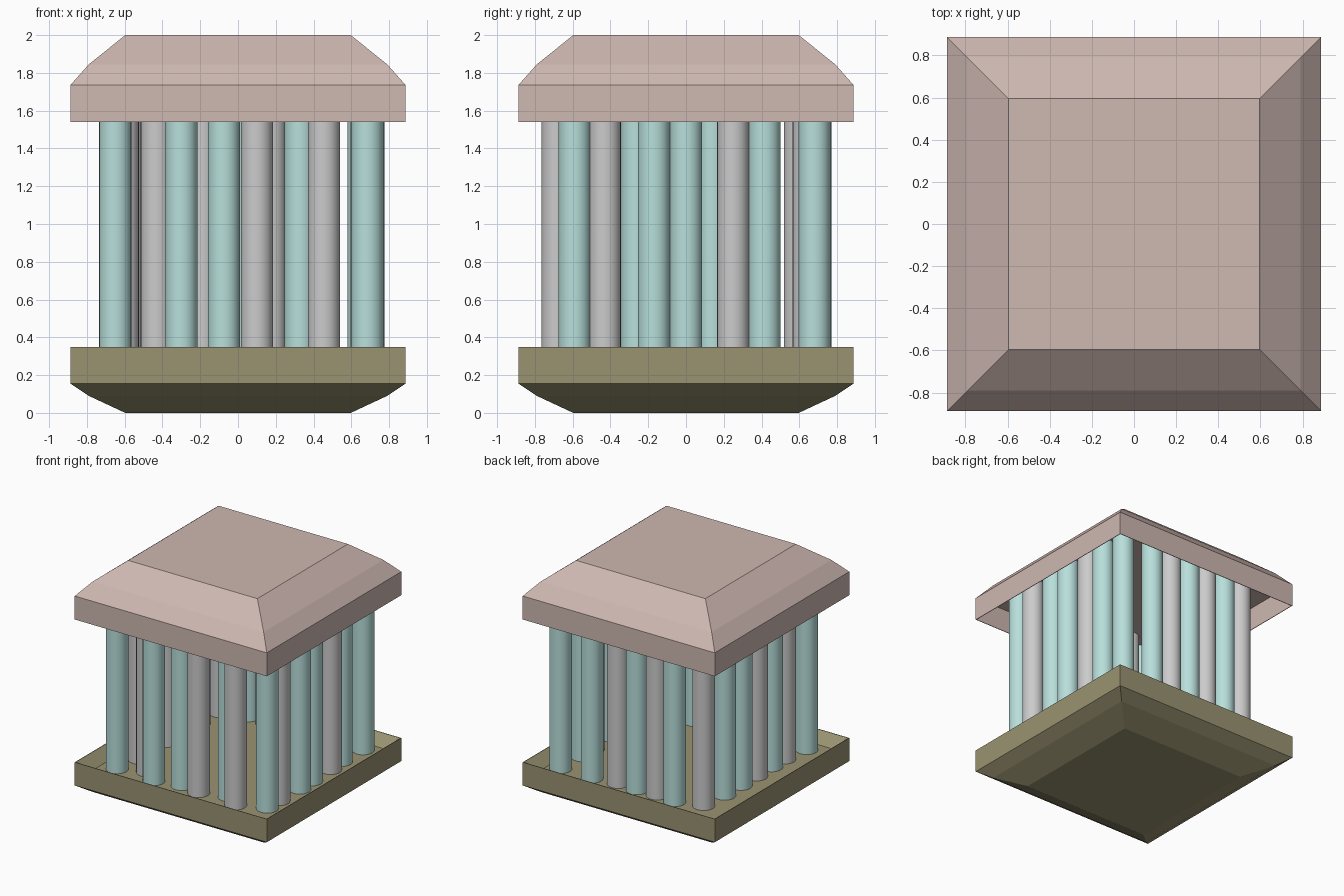
import bpy, bmesh

if "Cube" in bpy.data.objects:
    bpy.data.objects.remove(bpy.data.objects["Cube"])


def material(name, rgb):
    m = bpy.data.materials.new(name)
    m.diffuse_color = (*rgb, 1)
    m.use_nodes = True
    m.node_tree.nodes["Principled BSDF"].inputs["Base Color"].default_value = m.diffuse_color
    return m


OLIVE = material("olive", (0.32, 0.29, 0.165))
PINK = material("dusty_pink", (0.62, 0.48, 0.44))
TEAL = material("pale_teal", (0.48, 0.74, 0.71))


def square_loft(name, rings, mat):
    """Loft square rings given as (half width, z), capping both ends."""
    bm = bmesh.new()
    loops = [[bm.verts.new((sx * h, sy * h, z))
              for sx, sy in ((-1, -1), (1, -1), (1, 1), (-1, 1))] for h, z in rings]
    for a, b in zip(loops, loops[1:]):
        for i in range(4):
            j = (i + 1) % 4
            bm.faces.new((a[i], a[j], b[j], b[i]))
    bm.faces.new(loops[0][::-1])
    bm.faces.new(loops[-1])
    bmesh.ops.recalc_face_normals(bm, faces=bm.faces)
    me = bpy.data.meshes.new(name)
    bm.to_mesh(me)
    bm.free()
    me.materials.append(mat)
    ob = bpy.data.objects.new(name, me)
    bpy.context.collection.objects.link(ob)
    return ob


FLOOR, CEILING = 0.27, 1.735

# Base tray: bevelled underside, thin upright sides, shallow recess on top
square_loft("base", [(0.597, 0), (0.79, 0.09), (0.887, 0.155), (0.887, 0.348),
                     (0.882, 0.348), (0.79, FLOOR)], OLIVE)

# Roof: hollow underneath with thin sides, two-step hipped slope
square_loft("roof", [(0.882, CEILING), (0.882, 1.54), (0.887, 1.54), (0.887, 1.736),
                     (0.79, 1.845), (0.597, 2.0)], PINK)


def column(name, x, y, mat):
    bpy.ops.mesh.primitive_cylinder_add(vertices=32, radius=0.085,
                                        depth=CEILING - FLOOR + 0.02,
                                        location=(x, y, (FLOOR + CEILING) / 2))
    ob = bpy.context.object
    ob.name = name
    if mat:
        ob.data.materials.append(mat)
    bpy.ops.object.shade_smooth_by_angle()


# Irregular ring of columns just inside the edge
teal = [(-.65, -.665), (-.30, -.68), (-.075, -.63), (.33, -.59), (.685, -.59),
        (.69, -.17), (.68, 0), (.665, .415), (.68, .68), (.388, .685),
        (-.01, .66), (-.365, .67), (-.61, .36), (-.61, .145), (-.61, -.26)]
grey = [(-.43, -.58), (.10, -.66), (.455, -.68), (.68, -.43), (.68, .25),
        (.17, .65), (-.19, .65), (-.586, .603), (-.61, -.06), (-.61, -.43)]
for i, (x, y) in enumerate(teal):
    column(f"teal_column_{i + 1}", x, y, TEAL)
for i, (x, y) in enumerate(grey):
    column(f"grey_column_{i + 1}", x, y, None)
